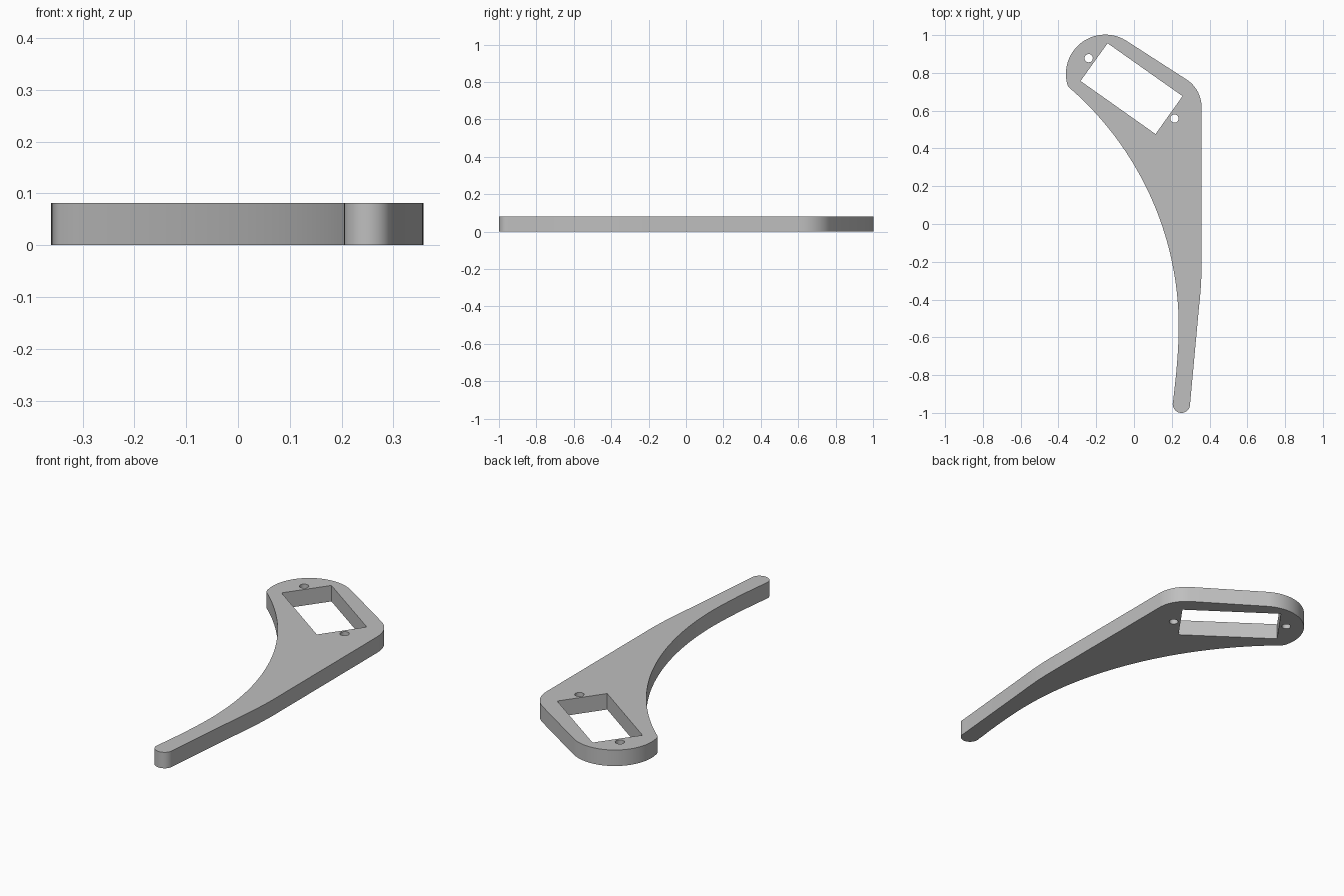
import bpy
import bmesh
import math
from mathutils import Vector

THICKNESS = 0.082

cube = bpy.data.objects.get("Cube")
if cube:
    bpy.data.objects.remove(cube, do_unlink=True)


def arc(a, b, c, steps):
    """Points on the circular arc from a through b to c."""
    a, b, c = Vector(a), Vector(b), Vector(c)
    u, v = b - a, c - a
    d = 2 * (u.x * v.y - u.y * v.x)
    centre = a + Vector((v.y * u.length_squared - u.y * v.length_squared,
                         u.x * v.length_squared - v.x * u.length_squared)) / d
    start, radius = a - centre, (a - centre).length
    t0 = math.atan2(start.y, start.x)
    end = c - centre
    sweep = math.atan2(end.y, end.x) - t0
    # d < 0 means the three points run clockwise
    sweep = sweep % math.tau if d > 0 else -((-sweep) % math.tau)
    return [centre + radius * Vector((math.cos(t0 + sweep * i / steps),
                                      math.sin(t0 + sweep * i / steps)))
            for i in range(steps + 1)]


def circle(x, y, r, steps=24):
    return [Vector((x + r * math.cos(math.tau * i / steps),
                    y + r * math.sin(math.tau * i / steps))) for i in range(steps)]


# Outer outline, clockwise from the left of the head
outline = arc((-0.352, 0.735), (-0.30, 0.941), (-0.045, 0.973), 32)    # rounded head
outline += arc((0.275, 0.767), (0.335, 0.705), (0.358, 0.62), 12)      # shoulder
outline += arc((0.358, -0.22), (0.354, -0.33), (0.345, -0.43), 8)      # outer bend
outline += arc((0.297, -0.95), (0.25, -1.0), (0.207, -0.94), 16)       # rounded tip
outline += arc((0.207, -0.93), (0.226, -0.76), (0.236, -0.60), 8)[1:]  # inner tip
outline += arc((0.236, -0.60), (0.135, 0.03), (-0.345, 0.724), 40)[1:]  # inner sweep

# Openings: rectangular window and two screw holes
window = [(-0.14, 0.957), (0.257, 0.677), (0.114, 0.476), (-0.283, 0.757)]
holes = [circle(-0.24, 0.878, 0.022), circle(0.214, 0.558, 0.022)]

# Flat filled profile, extruded to the plate thickness
curve = bpy.data.curves.new("arm_plate", "CURVE")
curve.dimensions = "2D"
curve.fill_mode = "BOTH"
curve.extrude = THICKNESS / 2
for loop in [outline, window] + holes:
    spline = curve.splines.new("POLY")
    spline.points.add(len(loop) - 1)
    for point, co in zip(spline.points, loop):
        point.co = (co[0], co[1], 0, 1)
    spline.use_cyclic_u = True

plate = bpy.data.objects.new("arm_plate", curve)
bpy.context.collection.objects.link(plate)
bpy.ops.object.select_all(action="DESELECT")
plate.select_set(True)
bpy.context.view_layer.objects.active = plate
bpy.ops.object.convert(target="MESH")
plate = bpy.context.object

# Weld the caps to the walls and rest the plate on the ground
bm = bmesh.new()
bm.from_mesh(plate.data)
bmesh.ops.remove_doubles(bm, verts=bm.verts, dist=0.0005)
bmesh.ops.translate(bm, verts=bm.verts, vec=(0, 0, THICKNESS / 2))
bmesh.ops.recalc_face_normals(bm, faces=bm.faces)
bm.to_mesh(plate.data)
bm.free()
bpy.ops.object.shade_smooth_by_angle(angle=math.radians(30))

# Grey plastic
grey = bpy.data.materials.new("grey")
grey.use_nodes = True
colour = (0.52, 0.52, 0.52, 1)
grey.diffuse_color = colour
grey.node_tree.nodes["Principled BSDF"].inputs["Base Color"].default_value = colour
plate.data.materials.clear()
plate.data.materials.append(grey)
